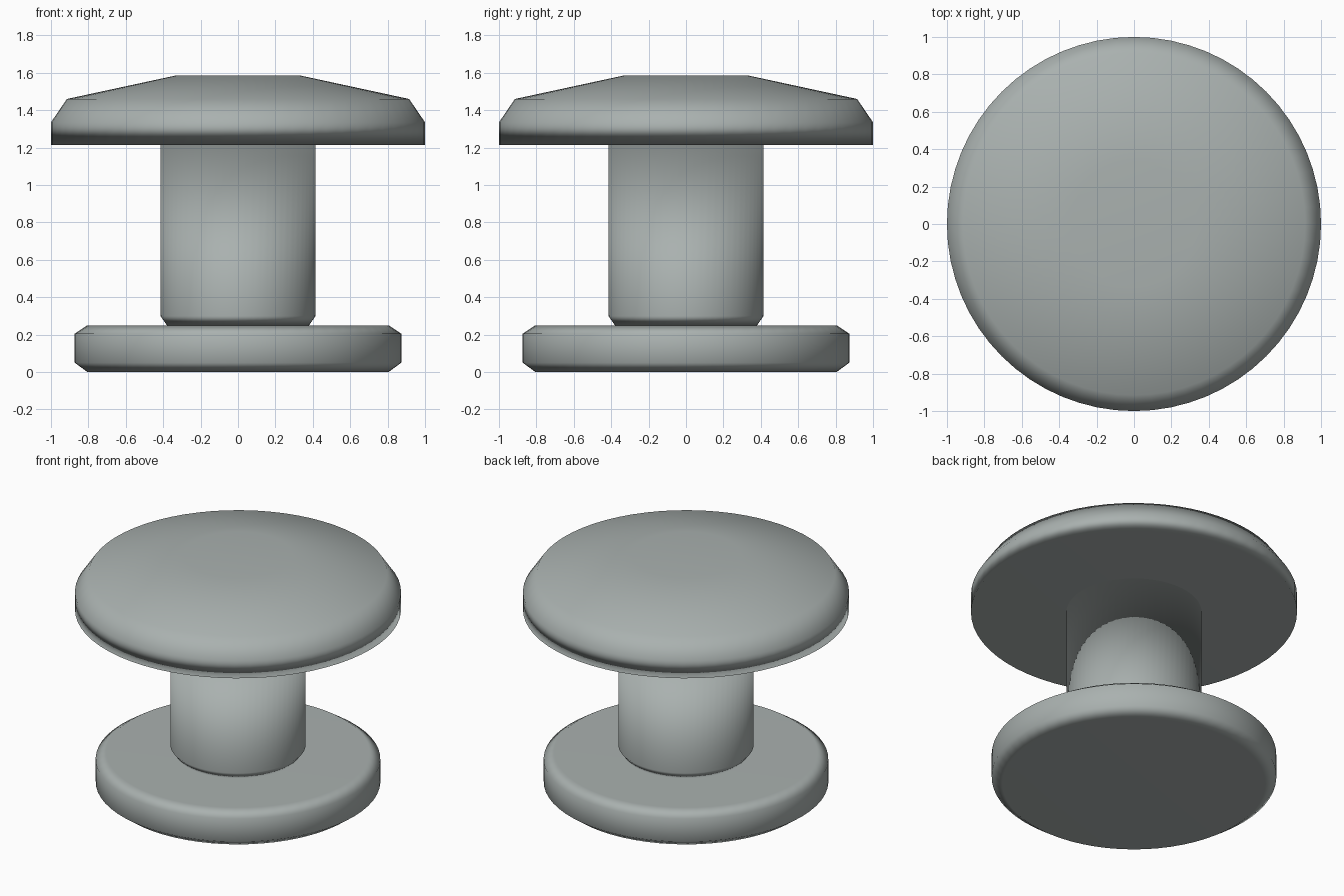
import bpy, bmesh
from math import cos, sin, tau

SEGMENTS = 64

cube = bpy.data.objects.get("Cube")
if cube:
    bpy.data.objects.remove(cube, do_unlink=True)

grey = bpy.data.materials.new("cool grey")
grey.use_nodes = True
grey.diffuse_color = (0.40, 0.44, 0.43, 1)
shader = next(n for n in grey.node_tree.nodes if n.type == 'BSDF_PRINCIPLED')
shader.inputs["Base Color"].default_value = grey.diffuse_color


def turned_part(name, profile):
    """Closed round solid from (radius, height) points, bottom to top."""
    bm = bmesh.new()
    rings = []
    for r, z in profile:
        rings.append([bm.verts.new((r * cos(tau * i / SEGMENTS),
                                    r * sin(tau * i / SEGMENTS), z))
                      for i in range(SEGMENTS)])
    for low, high in zip(rings, rings[1:]):
        for i in range(SEGMENTS):
            j = (i + 1) % SEGMENTS
            bm.faces.new((low[i], low[j], high[j], high[i]))
    bm.faces.new(rings[0][::-1])
    bm.faces.new(rings[-1])
    for face in bm.faces:
        face.smooth = True
    mesh = bpy.data.meshes.new(name)
    bm.to_mesh(mesh)
    bm.free()
    mesh.materials.append(grey)
    obj = bpy.data.objects.new(name, mesh)
    bpy.context.collection.objects.link(obj)
    # Large flat faces keep their direction; the narrow bevels look rounded
    weighted = obj.modifiers.new("weighted normals", 'WEIGHTED_NORMAL')
    weighted.mode = 'FACE_AREA'
    return obj


# Bevelled foot disc
turned_part("base_disc", [(0.805, 0), (0.873, 0.05), (0.873, 0.205), (0.805, 0.25)])

# Central post with a chamfered lower end
turned_part("shaft", [(0.38, 0.25), (0.415, 0.30), (0.415, 1.215)])

# Wide shallow-domed head
turned_part("domed_cap", [(1.0, 1.215), (1.0, 1.335), (0.915, 1.46), (0.335, 1.585)])
